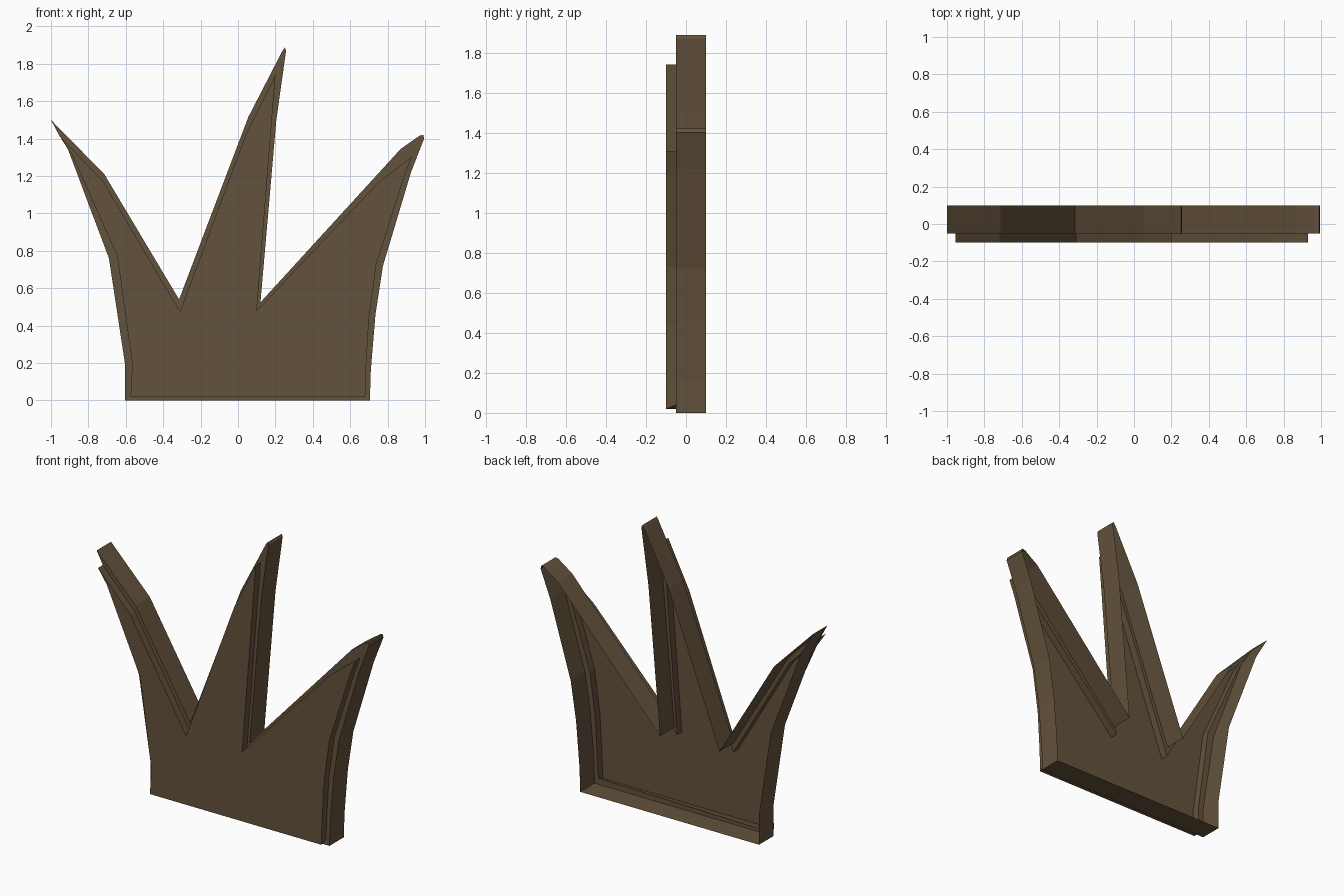
import bpy
import bmesh

if "Cube" in bpy.data.objects:
    bpy.data.objects.remove(bpy.data.objects["Cube"])

# Each row: outer rim (x, z) and the matching raised panel point (x, z)
OUTLINE = [
    (-.605, 0, -.575, .02), (.705, 0, .68, .02), (.71, .16, .685, .18),
    (.735, .46, .70, .44), (.775, .72, .74, .73), (.925, 1.22, .89, 1.20),
    (.995, 1.40, .93, 1.305), (.99, 1.42, .93, 1.305), (.97, 1.415, .93, 1.305),
    (.87, 1.345, .745, 1.16), (.12, .525, .10, .48), (.205, 1.50, .165, 1.30),
    (.257, 1.87, .20, 1.74), (.25, 1.887, .20, 1.74), (.238, 1.87, .20, 1.74),
    (.055, 1.515, .045, 1.43), (-.315, .54, -.31, .475), (-.715, 1.21, -.72, 1.17),
    (-1, 1.5, -.955, 1.415), (-.91, 1.345, -.89, 1.32), (-.69, .76, -.645, .77),
    (-.605, .20, -.565, .19),
]

bm = bmesh.new()


def loop(column, y):
    return [bm.verts.new((r[column], y, r[column + 1])) for r in OUTLINE]


def bridge(a, b):
    for i in range(len(a)):
        j = (i + 1) % len(a)
        bm.faces.new((a[i], a[j], b[j], b[i]))


# Open-backed shell: deep rim, narrow ledge, raised front panel
back = loop(0, .10)
rim = loop(0, -.05)
ledge = loop(2, -.05)
front = loop(2, -.10)
ledge[1].co.z = .04  # slanted lower corner of the panel
bridge(back, rim)
bridge(rim, ledge)
bridge(ledge, front)
cap = bm.faces.new(front)
bmesh.ops.remove_doubles(bm, verts=bm.verts[:], dist=.001)
bm.normal_update()
panel = min(bm.faces, key=lambda f: f.calc_center_median().y)
if panel.normal.y > 0:
    bmesh.ops.reverse_faces(bm, faces=bm.faces[:])

mesh = bpy.data.meshes.new("grass_tuft")
bm.to_mesh(mesh)
bm.free()
tuft = bpy.data.objects.new("grass_tuft", mesh)
bpy.context.collection.objects.link(tuft)

# Brown finish
brown = bpy.data.materials.new("brown")
brown.diffuse_color = (.127, .084, .045, 1)
brown.use_nodes = True
brown.node_tree.nodes["Principled BSDF"].inputs["Base Color"].default_value = brown.diffuse_color
mesh.materials.append(brown)
